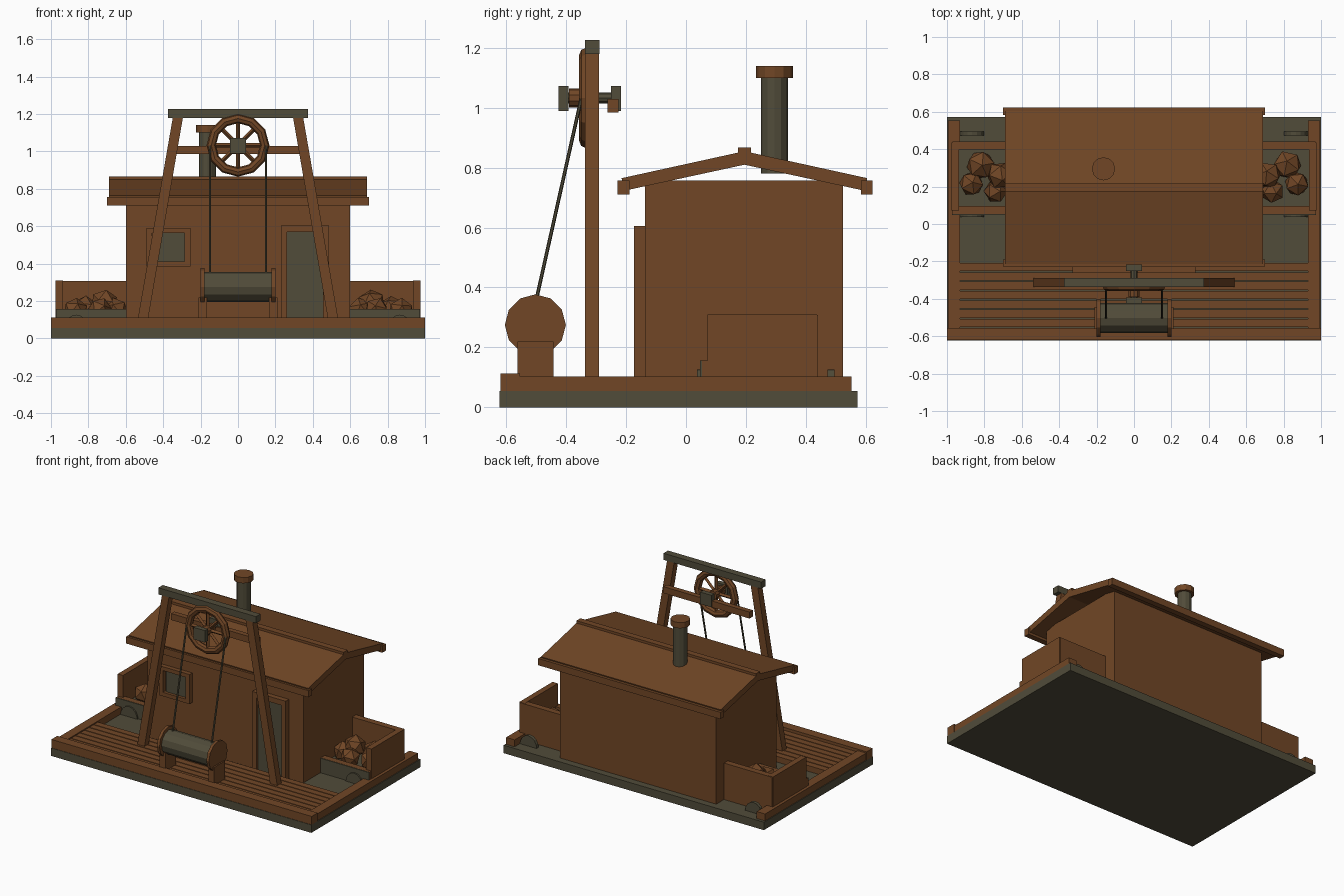
import bpy, bmesh, math, random
from mathutils import Vector, Matrix

if "Cube" in bpy.data.objects:
    bpy.data.objects.remove(bpy.data.objects["Cube"])

random.seed(4)


def material(name, rgb):
    m = bpy.data.materials.new(name)
    m.diffuse_color = (*rgb, 1)
    m.use_nodes = True
    m.node_tree.nodes["Principled BSDF"].inputs["Base Color"].default_value = m.diffuse_color
    return m


WOOD = material("brown wood", (0.165, 0.062, 0.019))
METAL = material("dark grey metal", (0.082, 0.072, 0.042))


def finish(bm, name, mat):
    bmesh.ops.recalc_face_normals(bm, faces=bm.faces)
    me = bpy.data.meshes.new(name)
    bm.to_mesh(me)
    bm.free()
    me.materials.append(mat)
    ob = bpy.data.objects.new(name, me)
    bpy.context.collection.objects.link(ob)
    return ob


def box(name, x, y, z, mat=WOOD):
    bm = bmesh.new()
    bmesh.ops.create_cube(bm, size=1)
    for v in bm.verts:
        v.co = [(r[0] + r[1]) / 2 + c * (r[1] - r[0]) for r, c in zip((x, y, z), v.co)]
    return finish(bm, name, mat)


def rod(name, a, b, r, sides, mat=WOOD):
    a, b = Vector(a), Vector(b)
    bm = bmesh.new()
    bmesh.ops.create_cone(bm, cap_ends=True, segments=sides, radius1=r, radius2=r, depth=(b - a).length)
    q = (b - a).to_track_quat('Z', 'Y').to_matrix().to_4x4()
    bm.transform(Matrix.Translation((a + b) / 2) @ q)
    return finish(bm, name, mat)


def extrude(name, pts, axis, lo, hi, mat=WOOD):
    """Extrude a 2D outline along x (points are y,z) or along y (points are x,z)."""
    bm = bmesh.new()
    vs = [bm.verts.new((lo, p, q) if axis == 'x' else (p, lo, q)) for p, q in pts]
    f = bm.faces.new(vs)
    g = bmesh.ops.extrude_face_region(bm, geom=[f])
    d = (hi - lo, 0, 0) if axis == 'x' else (0, hi - lo, 0)
    bmesh.ops.translate(bm, vec=d, verts=[e for e in g['geom'] if isinstance(e, bmesh.types.BMVert)])
    return finish(bm, name, mat)


def mx(s, a, b):
    return tuple(sorted((s * a, s * b)))


# Base slab, deck planks and edge beams
box("base_slab", (-1, 1), (-0.623, 0.573), (0, 0.055), METAL)
for i in range(7):
    y = -0.555 + i * 0.05
    box(f"deck_plank_{i}", (-0.93, 0.93), (y + 0.003, y + 0.047), (0.05, 0.095))
box("front_deck_beam", (-1, 1), (-0.62, -0.555), (0.055, 0.113))
for s in (-1, 1):
    box("side_deck_beam", mx(s, 0.93, 0.995), (-0.555, 0.553), (0.055, 0.103))

# House and open gabled roof
box("house_walls", (-0.6, 0.6), (-0.137, 0.525), (0.05, 0.757))
extrude("roof", [(-0.215, 0.765), (0.195, 0.855), (0.605, 0.765),
                 (0.597, 0.723), (0.195, 0.81), (-0.207, 0.723)], 'x', -0.69, 0.69)
box("roof_ridge", (-0.69, 0.69), (0.173, 0.217), (0.83, 0.867))
for y in (-0.228, 0.584):
    box("eave_board", (-0.7, 0.7), (y, y + 0.039), (0.71, 0.757))

# Chimney
rod("chimney_pipe", (-0.163, 0.295, 0.78), (-0.163, 0.295, 1.11), 0.045, 12, METAL)
rod("chimney_cap", (-0.163, 0.295, 1.10), (-0.163, 0.295, 1.14), 0.062, 12)

# Door and window with frames
box("door", (0.25, 0.47), (-0.152, -0.13), (0.055, 0.572), METAL)
for x in (0.23, 0.455):
    box("door_post", (x, x + 0.032), (-0.173, -0.135), (0.055, 0.605))
box("door_lintel", (0.23, 0.487), (-0.173, -0.135), (0.568, 0.605))
box("window_pane", (-0.45, -0.27), (-0.148, -0.13), (0.40, 0.57), METAL)
for x in (-0.49, -0.285):
    box("window_post", (x, x + 0.03), (-0.168, -0.135), (0.385, 0.59))
for z in (0.385, 0.563):
    box("window_rail", (-0.49, -0.255), (-0.168, -0.135), (z, z + 0.027))

# Head frame: leaning legs, top beam and cross bar
for s in (-1, 1):
    extrude("frame_leg", [(s * 0.485, 0.08), (s * 0.54, 0.08), (s * 0.347, 1.19), (s * 0.293, 1.19)],
            'y', -0.337, -0.29)
box("frame_top_beam", (-0.375, 0.375), (-0.338, -0.289), (1.18, 1.226), METAL)
box("frame_cross_bar", (-0.33, 0.33), (-0.262, -0.226), (0.985, 1.03))

# Winding wheel with rim, spokes, hub and bearings
WY, WZ = -0.332, 1.033
bpy.ops.mesh.primitive_torus_add(major_segments=12, minor_segments=8, major_radius=0.143,
                                 minor_radius=0.025, location=(0, WY, WZ), rotation=(math.pi / 2, 0, 0))
rim = bpy.context.object
rim.name = "wheel_rim"
rim.data.materials.append(WOOD)
for i in range(4):
    a = i * math.pi / 4
    d = Vector((math.cos(a), 0, math.sin(a))) * 0.135
    c = Vector((0, WY, WZ))
    rod(f"wheel_spoke_{i}", c - d, c + d, 0.012, 4)
rod("wheel_hub", (0, -0.39, WZ), (0, -0.29, WZ), 0.032, 10)
rod("wheel_axle", (0, -0.42, WZ), (0, -0.22, WZ), 0.018, 8, METAL)
for y in (-0.425, -0.25):
    box("axle_bearing", (-0.043, 0.043), (y, y + 0.033), (0.99, 1.073), METAL)

# Winch drum with flanges, stands and ropes
rod("winch_drum", (-0.185, -0.503, 0.275), (0.185, -0.503, 0.275), 0.08, 12, METAL)
for s in (-1, 1):
    rod("drum_flange", (s * 0.18, -0.503, 0.275), (s * 0.2, -0.503, 0.275), 0.102, 12)
    box("drum_stand", mx(s, 0.165, 0.21), (-0.562, -0.443), (0.08, 0.22))
    rod("hoist_rope", (s * 0.15, -0.35, 1.03), (s * 0.15, -0.503, 0.345), 0.006, 6, METAL)

# Side bins with rocks and half wheels
ROCKS = [(0.82, 0.315, 0.15, 0.08), (0.87, 0.215, 0.15, 0.068), (0.715, 0.26, 0.19, 0.075),
         (0.74, 0.175, 0.155, 0.065), (0.655, 0.23, 0.15, 0.07)]
ARC = [(0.065 * math.cos(i * math.pi / 8), 0.05 + 0.077 * math.sin(i * math.pi / 8)) for i in range(9)]
for s in (-1, 1):
    box("bin_side_wall", mx(s, 0.935, 0.975), (0.072, 0.437), (0.05, 0.31))
    box("bin_back_wall", mx(s, 0.59, 0.97), (0.397, 0.44), (0.05, 0.308))
    box("bin_front_board", mx(s, 0.59, 0.973), (0.053, 0.095), (0.05, 0.157))
    box("bin_front_plate", mx(s, 0.59, 0.973), (0.047, 0.053), (0.05, 0.156), METAL)
    box("bin_floor", mx(s, 0.59, 0.94), (0.09, 0.40), (0.05, 0.11), METAL)
    for y in (0.037, 0.473):
        extrude("bin_half_wheel", [(s * 0.865 + p, q) for p, q in ARC], 'y', y, y + 0.022, METAL)
    for i, (x, y, z, r) in enumerate(ROCKS):
        bm = bmesh.new()
        bmesh.ops.create_icosphere(bm, subdivisions=1, radius=r)
        bm.transform(Matrix.Translation((s * x, y, z)) @ Matrix.Rotation(random.random() * 6, 4, 'Z')
                     @ Matrix.Rotation(random.random(), 4, 'X'))
        finish(bm, f"rock_{i}", WOOD)
